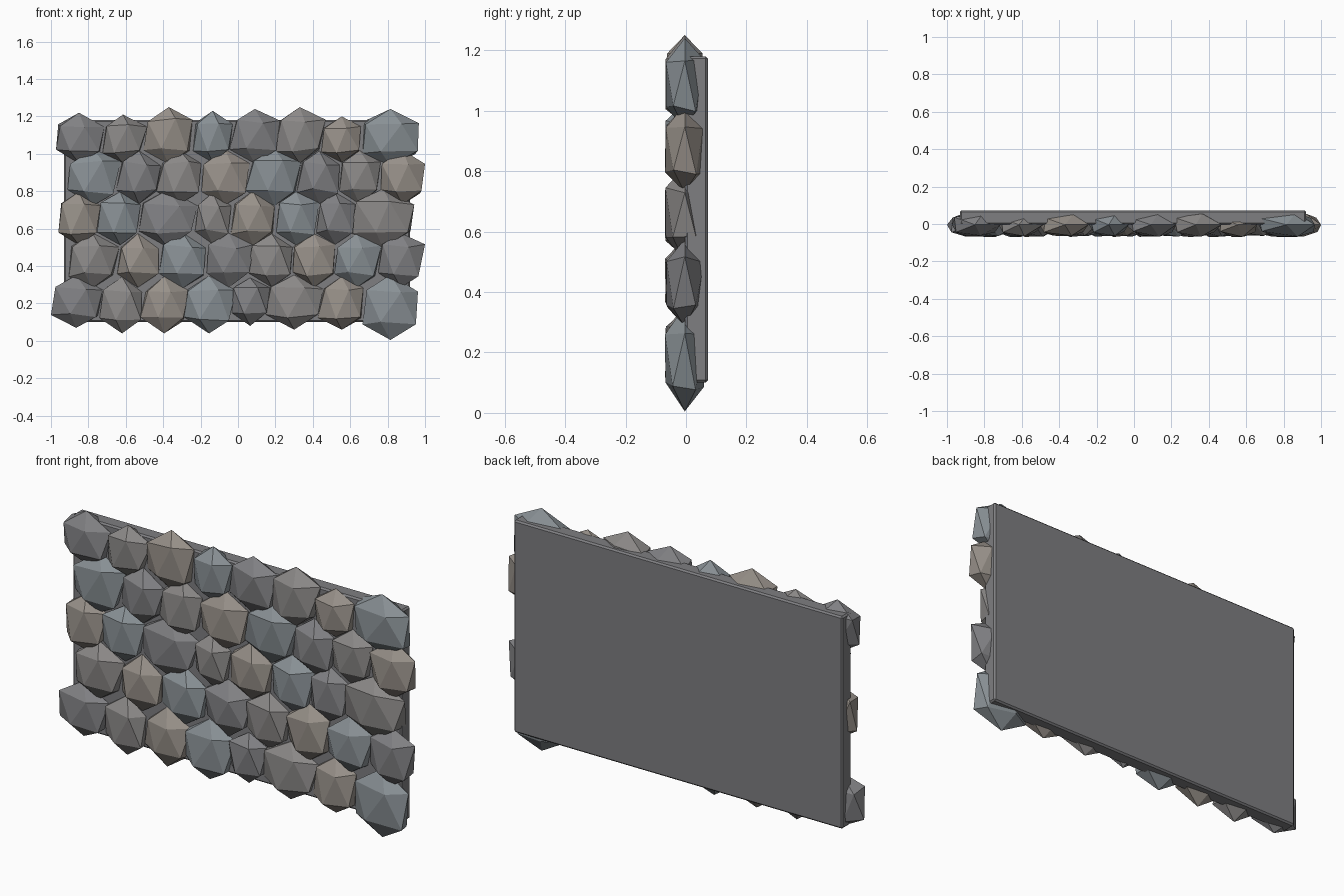
import bpy, bmesh, random
from mathutils import Vector

if "Cube" in bpy.data.objects:
    bpy.data.objects.remove(bpy.data.objects["Cube"])

random.seed(4)


def material(name, rgb):
    m = bpy.data.materials.new(name)
    m.diffuse_color = (*rgb, 1)
    m.use_nodes = True
    m.node_tree.nodes["Principled BSDF"].inputs["Base Color"].default_value = m.diffuse_color
    return m


slab_mat = material("mortar_grey", (0.21, 0.21, 0.22))
stone_mats = [material("dark_grey", (0.22, 0.22, 0.23)),
              material("warm_grey", (0.26, 0.25, 0.245)),
              material("taupe", (0.31, 0.28, 0.25)),
              material("blue_grey", (0.25, 0.28, 0.30))]


def make_object(name, bm, mat):
    me = bpy.data.meshes.new(name)
    bm.to_mesh(me)
    bm.free()
    me.materials.append(mat)
    ob = bpy.data.objects.new(name, me)
    bpy.context.collection.objects.link(ob)
    return ob


# Backing slab
bm = bmesh.new()
bmesh.ops.create_cube(bm, size=1)
for v in bm.verts:
    v.co = Vector((v.co.x * 1.85 - 0.005, v.co.y * 0.075 + 0.035, v.co.z * 1.08 + 0.64))
slab = make_object("backing_slab", bm, slab_mat)
bev = slab.modifiers.new("bevel", "BEVEL")
bev.width = 0.008
bev.segments = 1


# One flattened, slightly irregular faceted stone
def stone(name, x0, x1, top, bottom, mat):
    bm = bmesh.new()
    bmesh.ops.create_icosphere(bm, subdivisions=1, radius=1)
    cx, cz = (x0 + x1) / 2, (top + bottom) / 2
    sx, sz = (x1 - x0) / 2 / 0.85, (top - bottom) / 2
    for v in bm.verts:
        pole = abs(v.co.z) > 0.9
        j = 0.0 if pole else 0.09
        x = v.co.x + random.uniform(-j, j)
        z = v.co.z * (1 if pole else 1.15) + random.uniform(-j, j)
        y = v.co.y * random.uniform(0.066, 0.078) - 0.004
        v.co = Vector((max(-1, min(1, cx + x * sx)), max(y, -0.07), cz + z * sz))
    make_object(name, bm, mat)


# Stone courses: joint positions along x, then top and bottom of each stone
joints = [
    [-1.0, -0.73, -0.51, -0.28, -0.03, 0.16, 0.44, 0.67, 0.96],
    [-0.91, -0.65, -0.42, -0.17, 0.07, 0.29, 0.52, 0.75, 0.99],
    [-0.96, -0.74, -0.52, -0.23, -0.04, 0.20, 0.42, 0.62, 0.93],
    [-0.91, -0.64, -0.42, -0.20, 0.06, 0.33, 0.54, 0.76, 1.0],
    [-0.97, -0.73, -0.50, -0.24, -0.03, 0.21, 0.45, 0.66, 0.97]]
centres = [0.20, 0.43, 0.655, 0.875, 1.095]
low = [0.07, 0.04, 0.04, 0.04, 0.08, 0.06, 0.06, 0.005]
high = [1.22, 1.21, 1.25, 1.23, 1.24, 1.25, 1.20, 1.24]

for r, (xs, cz) in enumerate(zip(joints, centres)):
    for c in range(8):
        half = 0.105 + 0.17 * (xs[c + 1] - xs[c])
        bottom = low[c] if r == 0 else cz - half
        top = high[c] if r == 4 else cz + half
        stone(f"stone_{r + 1}_{c + 1}", xs[c], xs[c + 1], top, bottom, stone_mats[(r + c) % 4])
